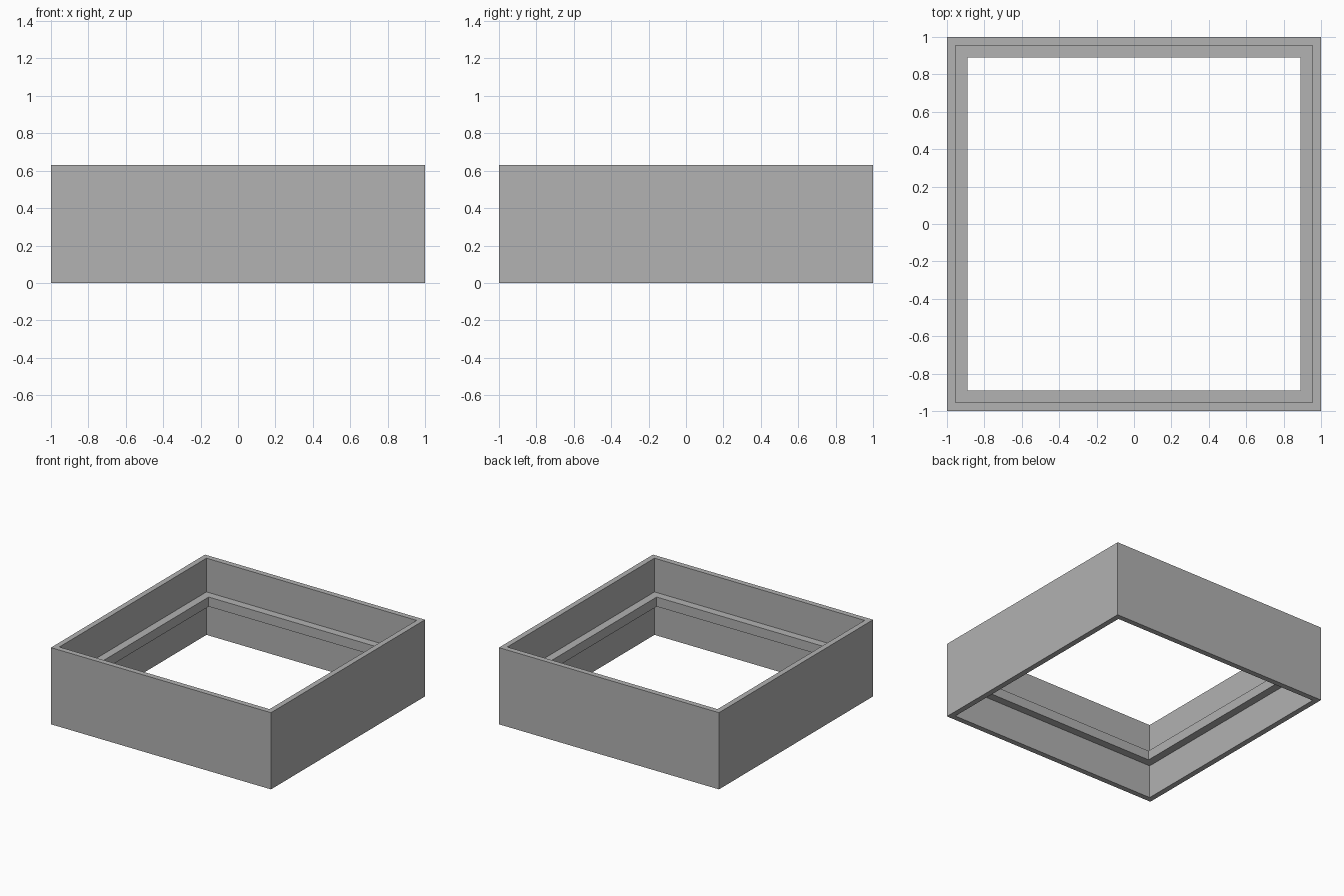
import bpy
import bmesh

cube = bpy.data.objects.get("Cube")
if cube:
    bpy.data.objects.remove(cube, do_unlink=True)

grey = bpy.data.materials.new("plain_grey")
grey.use_nodes = True
colour = (0.445, 0.445, 0.445, 1)
grey.diffuse_color = colour
grey.node_tree.nodes["Principled BSDF"].inputs["Base Color"].default_value = colour

# Wall and ledge dimensions (half-widths and heights)
OUTER, INNER, LEDGE = 1.0, 0.955, 0.89
HEIGHT, LEDGE_LOW, LEDGE_HIGH = 0.63, 0.275, 0.353

# Cross-section of the frame: thin wall with a ledge halfway up the inside
profile = [(OUTER, 0), (OUTER, HEIGHT), (INNER, HEIGHT), (INNER, LEDGE_HIGH),
           (LEDGE, LEDGE_HIGH), (LEDGE, LEDGE_LOW), (INNER, LEDGE_LOW), (INNER, 0)]
corners = [(1, 1), (-1, 1), (-1, -1), (1, -1)]

# Sweep the cross-section round the four mitred corners
bm = bmesh.new()
rings = [[bm.verts.new((sx * r, sy * r, z)) for r, z in profile] for sx, sy in corners]
for i, ring in enumerate(rings):
    after = rings[(i + 1) % len(rings)]
    for j in range(len(profile)):
        k = (j + 1) % len(profile)
        bm.faces.new((ring[j], after[j], after[k], ring[k]))
bmesh.ops.recalc_face_normals(bm, faces=bm.faces)

mesh = bpy.data.meshes.new("square_frame")
bm.to_mesh(mesh)
bm.free()
mesh.materials.append(grey)
frame = bpy.data.objects.new("square_frame", mesh)
bpy.context.collection.objects.link(frame)
